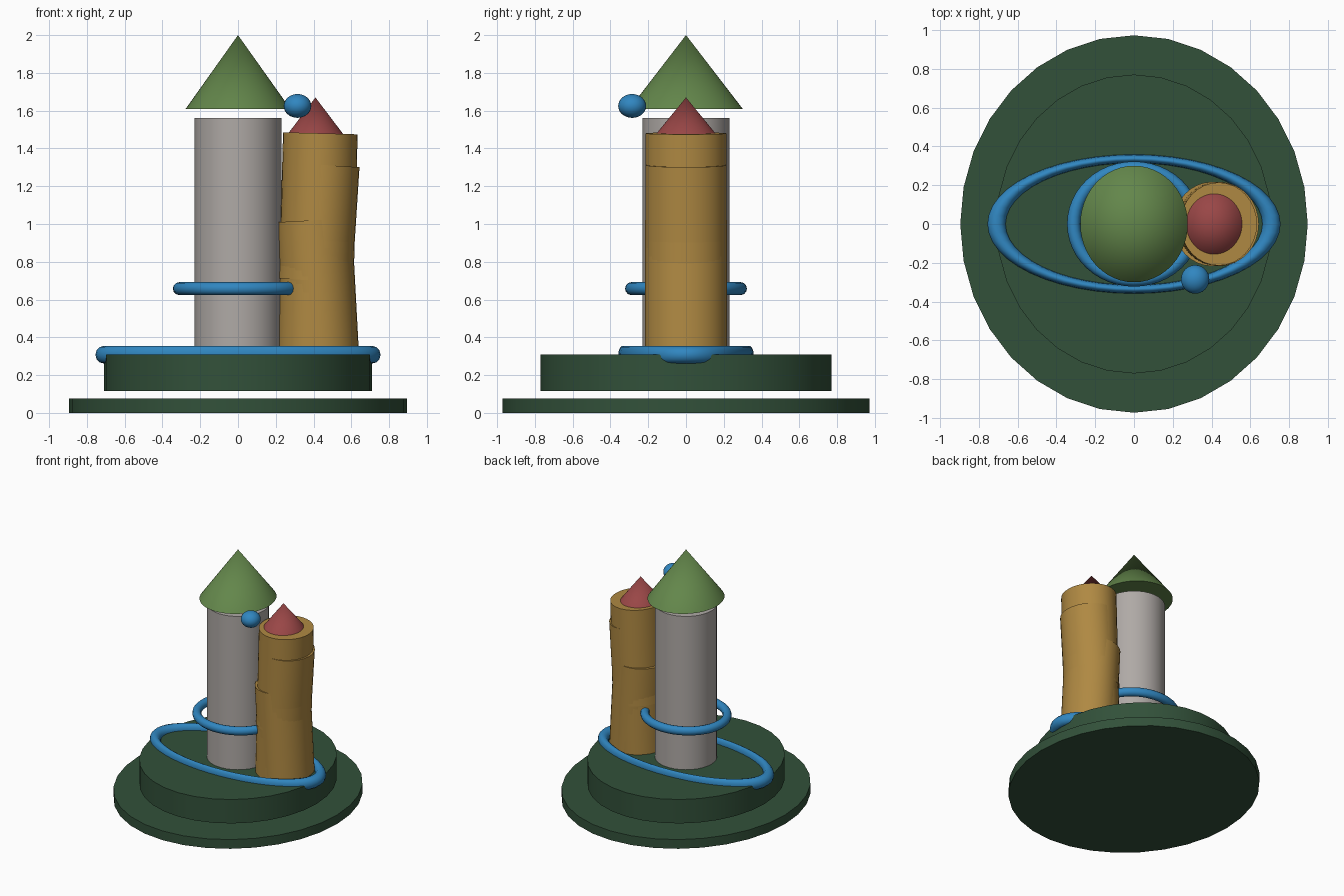
import bpy
import math
from mathutils import Vector

default = bpy.data.objects.get("Cube")
if default:
    bpy.data.objects.remove(default, do_unlink=True)

SQUASH = 0.923  # the round parts are narrower in x than in y


def material(name, r, g, b):
    mat = bpy.data.materials.new(name)
    mat.use_nodes = True
    mat.diffuse_color = (r, g, b, 1)
    mat.node_tree.nodes["Principled BSDF"].inputs["Base Color"].default_value = (r, g, b, 1)
    return mat


dark_green = material("dark_green", 0.032, 0.082, 0.042)
leaf_green = material("leaf_green", 0.125, 0.24, 0.07)
stone_grey = material("stone_grey", 0.43, 0.4, 0.38)
ochre = material("ochre", 0.43, 0.25, 0.055)
brick_red = material("brick_red", 0.32, 0.062, 0.062)
water_blue = material("water_blue", 0.03, 0.24, 0.53)


def finish(name, mat, scale=(1, 1, 1)):
    obj = bpy.context.object
    obj.name = name
    obj.scale = scale
    obj.data.materials.append(mat)
    bpy.ops.object.shade_smooth_by_angle(angle=math.radians(35))
    return obj


def disc(name, mat, rx, ry, bottom, top, sides=32):
    bpy.ops.mesh.primitive_cylinder_add(vertices=sides, radius=1, depth=top - bottom,
                                        location=(0, 0, (bottom + top) / 2))
    return finish(name, mat, (rx, ry, 1))


def roof(name, mat, x, radius, bottom, top):
    bpy.ops.mesh.primitive_cone_add(vertices=48, radius1=radius, radius2=0, depth=top - bottom,
                                    location=(x, 0, (bottom + top) / 2))
    return finish(name, mat, (SQUASH, 1, 1))


def ring(name, mat, z, outer, tube, scale):
    bpy.ops.mesh.primitive_torus_add(major_segments=48, minor_segments=12,
                                     major_radius=outer - tube, minor_radius=tube,
                                     location=(0, 0, z))
    return finish(name, mat, scale)


def leaning_column(name, mat, start, end, radius):
    a, b = Vector(start), Vector(end)
    axis = b - a
    bpy.ops.mesh.primitive_cylinder_add(vertices=32, radius=radius, depth=axis.length,
                                        location=(a + b) / 2,
                                        rotation=(0, math.atan2(axis.x, axis.z), 0))
    return finish(name, mat, (SQUASH, 1, 1))


# Stepped island base, with the tiers floating slightly apart
disc("lower_base", dark_green, 0.895, 0.972, 0, 0.075)
disc("upper_base", dark_green, 0.71, 0.77, 0.115, 0.31)

# Main tower and its roof
disc("main_tower", stone_grey, 0.23, 0.23, 0.31, 1.56)
roof("main_roof", leaf_green, 0, 0.3, 1.61, 2.0)

# Side tower made of three overlapping leaning columns
leaning_column("side_tower_lower", ochre, (0.44, 0, 0.31), (0.402, 0, 1.02), 0.217)
leaning_column("side_tower_middle", ochre, (0.407, 0, 0.7), (0.446, 0, 1.313), 0.214)
leaning_column("side_tower_upper", ochre, (0.404, 0, 0.31), (0.436, 0, 1.48), 0.214)
roof("side_roof", brick_red, 0.41, 0.16, 1.475, 1.67)

# Flat oval ring on the base and the band around the main tower
ring("base_ring", water_blue, 0.308, 0.755, 0.047, (1, 0.475, 1))
ring("tower_ring", water_blue, 0.658, 0.345, 0.034, (1, 0.935, 1))

# Floating ball beside the roofs
bpy.ops.mesh.primitive_uv_sphere_add(segments=24, ring_count=16, radius=1,
                                     location=(0.315, -0.285, 1.625))
finish("floating_ball", water_blue, (0.073, 0.074, 0.063))
